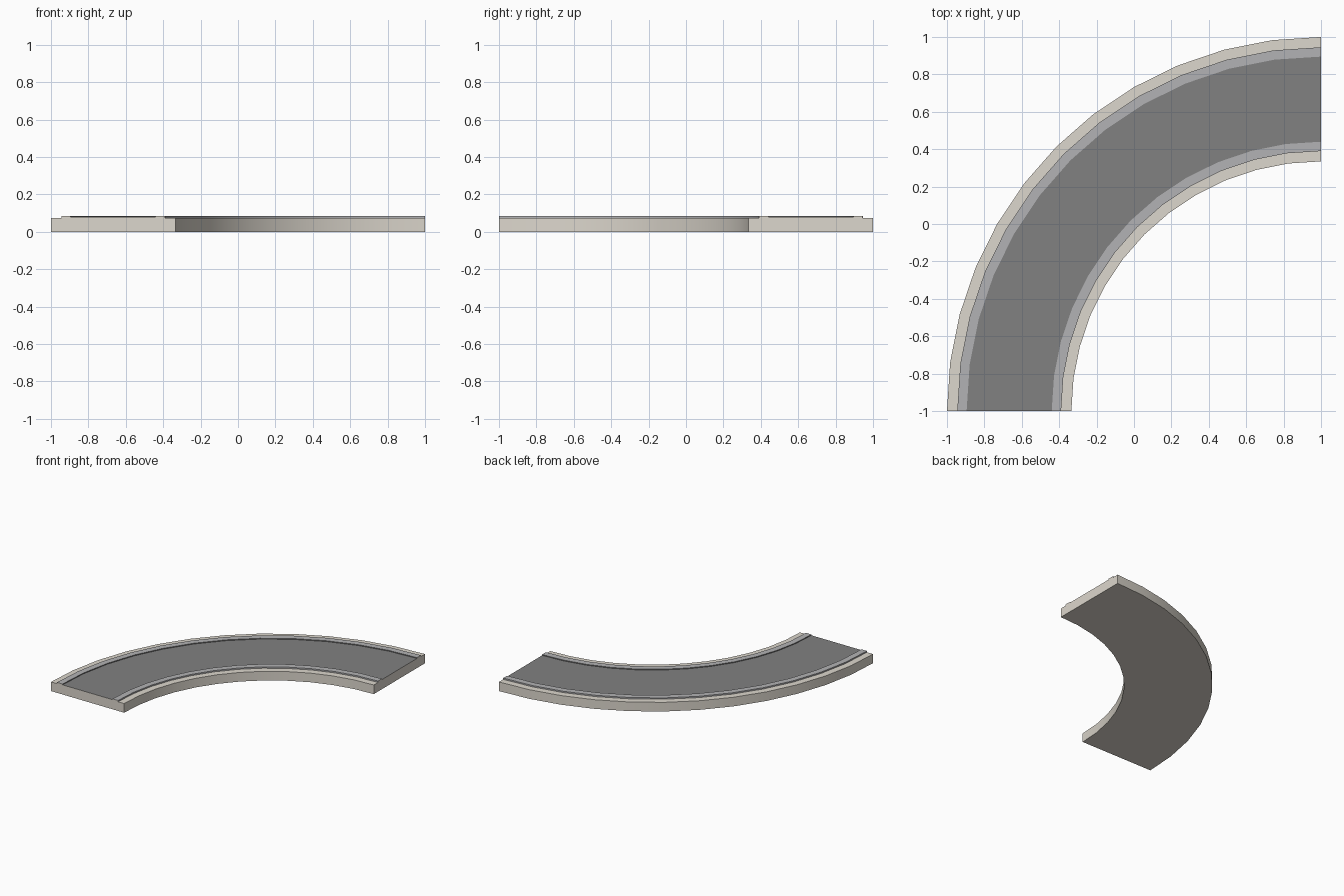
import bpy, bmesh, math

if "Cube" in bpy.data.objects:
    bpy.data.objects.remove(bpy.data.objects["Cube"])

SEGMENTS = 12
CENTRE = (1.0, -1.0)


def material(name, colour):
    m = bpy.data.materials.new(name)
    m.diffuse_color = (*colour, 1)
    m.use_nodes = True
    m.node_tree.nodes["Principled BSDF"].inputs["Base Color"].default_value = m.diffuse_color
    return m


mats = [material("concrete", (0.72, 0.68, 0.61)),
        material("kerb_grey", (0.45, 0.45, 0.46)),
        material("asphalt", (0.22, 0.22, 0.22))]

# Cross-section: (radius, height, material of the strip to the next point)
BASE, ROAD, KERB = 0.075, 0.079, 0.086
profile = [
    (1.335, 0.0, 0), (1.335, BASE, 0),        # inner wall and ledge
    (1.39, BASE, 1), (1.39, KERB, 1),         # inner kerb
    (1.44, KERB, 2), (1.44, ROAD, 2),         # carriageway
    (1.895, ROAD, 2), (1.895, KERB, 1),       # outer kerb
    (1.945, KERB, 1), (1.945, BASE, 0),       # outer ledge
    (2.0, BASE, 0), (2.0, 0.0, 0),            # outer wall and underside
]

# Sweep the cross-section through a quarter turn
bm = bmesh.new()
rings = []
for i in range(SEGMENTS + 1):
    a = math.pi / 2 * (1 + i / SEGMENTS)
    rings.append([bm.verts.new((CENTRE[0] + r * math.cos(a),
                                CENTRE[1] + r * math.sin(a), z))
                  for r, z, _ in profile])
n = len(profile)
for a, b in zip(rings, rings[1:]):
    for j in range(n):
        k = (j + 1) % n
        face = bm.faces.new((a[j], a[k], b[k], b[j]))
        face.material_index = profile[j][2]

# End caps
bm.faces.new(rings[0])
bm.faces.new(rings[-1][::-1])
bmesh.ops.recalc_face_normals(bm, faces=bm.faces[:])

mesh = bpy.data.meshes.new("road_bend")
bm.to_mesh(mesh)
bm.free()
for m in mats:
    mesh.materials.append(m)
road = bpy.data.objects.new("road_bend", mesh)
bpy.context.collection.objects.link(road)

# Smooth along the bend, sharp at the profile corners
bpy.context.view_layer.objects.active = road
road.select_set(True)
bpy.ops.object.shade_smooth_by_angle(angle=math.radians(30))
